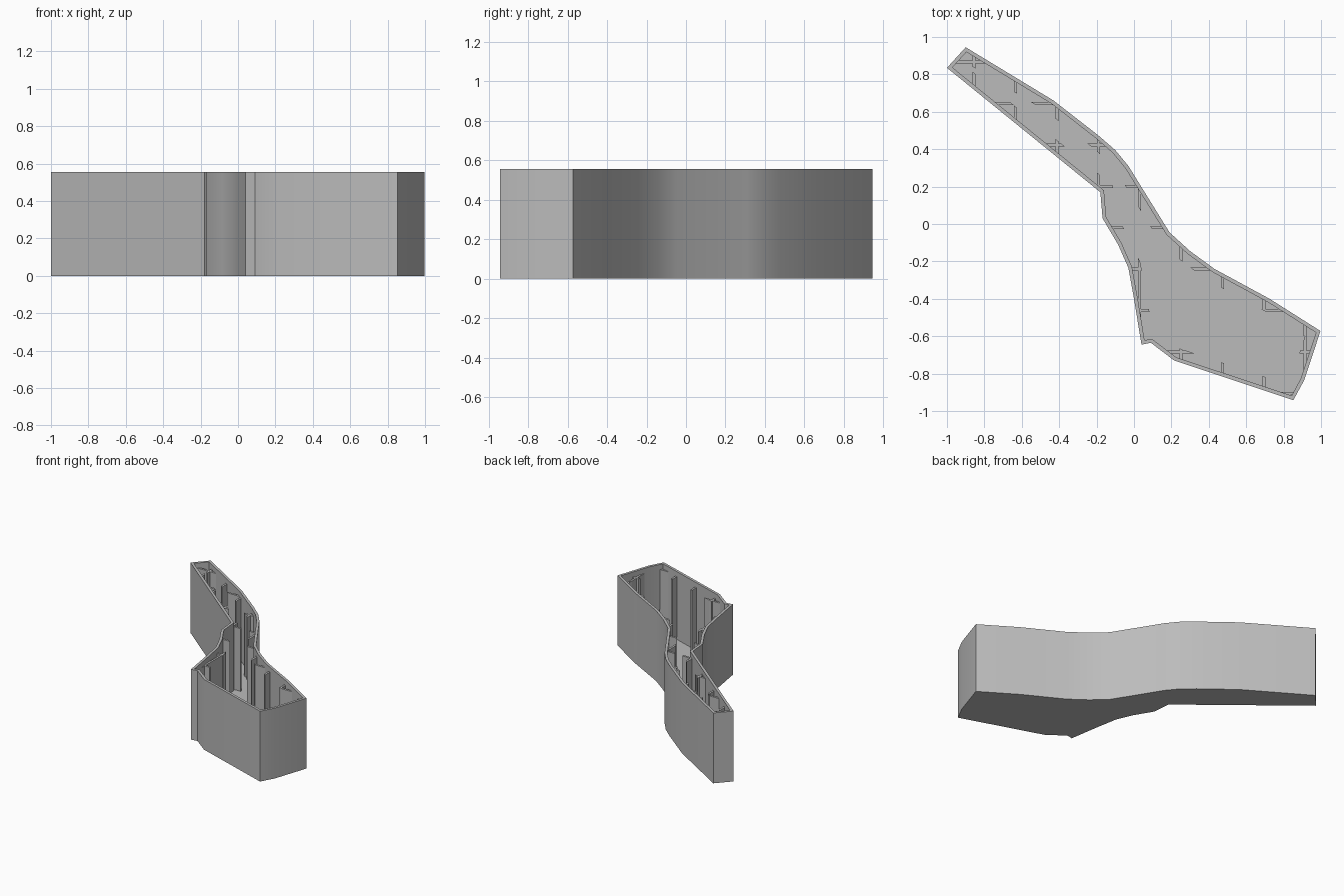
import bpy, bmesh, math
from mathutils import Vector

if "Cube" in bpy.data.objects:
    bpy.data.objects.remove(bpy.data.objects["Cube"])

HEIGHT, WALL, FLOOR = 0.555, 0.02, 0.02
RIB_TOP, RIB_DEPTH, RIB_THICK, RIB_STEP = 0.515, 0.05, 0.016, 0.2213

# Plan outline, clockwise from the far left end
OUTLINE = [Vector(p) for p in (
    (-0.9, 0.945), (-0.43, 0.66), (-0.19, 0.473), (-0.1, 0.395), (-0.03, 0.31),
    (0.19, -0.045), (0.3, -0.145), (0.43, -0.24), (0.725, -0.4), (0.997, -0.572),
    (0.91, -0.835), (0.852, -0.942), (0.215, -0.73), (0.09, -0.635),
    (0.04, -0.645), (0, -0.4), (-0.03, -0.235), (-0.085, -0.11),
    (-0.168, 0.03), (-0.18, 0.17), (-1, 0.835))]

grey = bpy.data.materials.new("plain_grey")
grey.use_nodes = True
colour = (0.5, 0.5, 0.5, 1)
grey.diffuse_color = colour
grey.node_tree.nodes["Principled BSDF"].inputs["Base Color"].default_value = colour


def inset(points, d):
    """Move every edge of a clockwise outline inward by d."""
    out = []
    for i, p in enumerate(points):
        a = (p - points[i - 1]).normalized()
        b = (points[(i + 1) % len(points)] - p).normalized()
        n1, n2 = Vector((a.y, -a.x)), Vector((b.y, -b.x))
        out.append(p + (n1 + n2) * d / (1 + n1.dot(n2)))
    return out


def finish(bm, name):
    bmesh.ops.recalc_face_normals(bm, faces=bm.faces)
    mesh = bpy.data.meshes.new(name)
    bm.to_mesh(mesh)
    bm.free()
    mesh.materials.append(grey)
    obj = bpy.data.objects.new(name, mesh)
    bpy.context.collection.objects.link(obj)
    return obj


def activate(obj):
    bpy.ops.object.select_all(action='DESELECT')
    obj.select_set(True)
    bpy.context.view_layer.objects.active = obj


def add_loop(bm, points, z):
    return [bm.verts.new((p.x, p.y, z)) for p in points]


def bridge(bm, a, b):
    for i in range(len(a)):
        j = (i + 1) % len(a)
        bm.faces.new((a[i], a[j], b[j], b[i]))


# Open tray: base, outer wall, rim, inner wall, floor
bm = bmesh.new()
inner = inset(OUTLINE, WALL)
loops = [add_loop(bm, OUTLINE, 0), add_loop(bm, OUTLINE, HEIGHT),
         add_loop(bm, inner, HEIGHT), add_loop(bm, inner, FLOOR)]
for lower, upper in zip(loops, loops[1:]):
    bridge(bm, lower, upper)
bm.faces.new(loops[0])
bm.faces.new(loops[-1])
tray = finish(bm, "tray")
activate(tray)
bpy.ops.object.shade_smooth_by_angle(angle=math.radians(30))

# Band along the inside of the wall that limits the ribs
bm = bmesh.new()
near, far = inset(OUTLINE, WALL - 0.004), inset(OUTLINE, WALL + RIB_DEPTH)
band = [add_loop(bm, near, FLOOR - 0.01), add_loop(bm, near, RIB_TOP),
        add_loop(bm, far, RIB_TOP), add_loop(bm, far, FLOOR - 0.01)]
for i in range(4):
    bridge(bm, band[i], band[(i + 1) % 4])
limit = finish(bm, "rib_limit")
limit.hide_render = True

# Ribs: regular plates in both directions, kept only beside the wall
for name, axis, start in (("lengthwise_ribs", 0, -0.855), ("crosswise_ribs", 1, -0.905)):
    bm = bmesh.new()
    for k in range(9):
        plate = bmesh.ops.create_cube(bm, size=1)["verts"]
        size = [3, 3, 2]
        size[axis] = RIB_THICK
        bmesh.ops.scale(bm, vec=size, verts=plate)
        shift = Vector((0, 0, 0))
        shift[axis] = start + k * RIB_STEP
        bmesh.ops.translate(bm, vec=shift, verts=plate)
    ribs = finish(bm, name)
    cut = ribs.modifiers.new("keep_beside_wall", 'BOOLEAN')
    cut.operation = 'INTERSECT'
    cut.solver = 'EXACT'
    cut.object = limit
    activate(ribs)
    bpy.ops.object.modifier_apply(modifier=cut.name)

bpy.data.objects.remove(limit)
